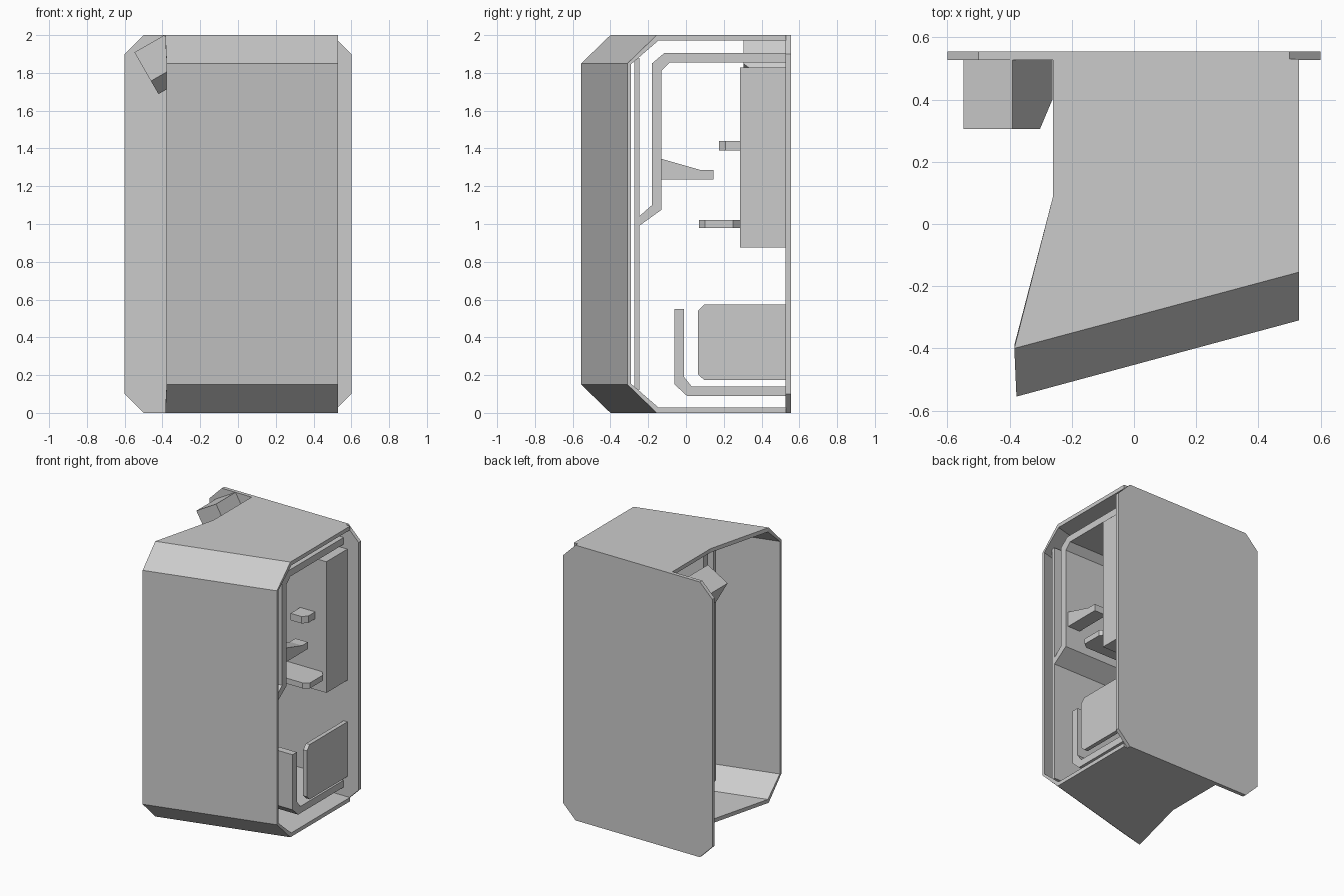
import bpy, bmesh, math

if "Cube" in bpy.data.objects:
    bpy.data.objects.remove(bpy.data.objects["Cube"])


def finish(name, bm):
    bmesh.ops.recalc_face_normals(bm, faces=bm.faces[:])
    mesh = bpy.data.meshes.new(name)
    bm.to_mesh(mesh)
    bm.free()
    obj = bpy.data.objects.new(name, mesh)
    bpy.context.collection.objects.link(obj)
    return obj


def prism(name, pts, a, b, place):
    """Extrude a 2D outline from a to b; place maps (u, v, depth) to xyz."""
    bm = bmesh.new()
    lo = [bm.verts.new(place(u, v, a)) for u, v in pts]
    hi = [bm.verts.new(place(u, v, b)) for u, v in pts]
    bm.faces.new(lo)
    bm.faces.new(hi)
    n = len(pts)
    for i in range(n):
        j = (i + 1) % n
        bm.faces.new((lo[i], lo[j], hi[j], hi[i]))
    return finish(name, bm)


def side(u, v, d):      # outline in y,z, depth along x
    return (d, u, v)


def front(u, v, d):     # outline in x,z, depth along y
    return (u, d, v)


def flat(u, v, d):      # outline in x,y, depth along z
    return (u, v, d)


def rect(u0, u1, v0, v1):
    return [(u0, v0), (u1, v0), (u1, v1), (u0, v1)]


def chamfered(u0, u1, v0, v1, c):
    return [(u0 + c, v0), (u1 - c, v0), (u1, v0 + c), (u1, v1 - c),
            (u1 - c, v1), (u0 + c, v1), (u0, v1 - c), (u0, v0 + c)]


# Back plate
prism("back_plate", chamfered(-0.6, 0.6, 0, 2, 0.1), 0.528, 0.555, front)

# Folded hood: each station is (left x, left y, right y, z)
def mirrored(half):
    return half + [(x, yl, yr, 2 - z) for x, yl, yr, z in reversed(half)]

outer = mirrored([(-0.26, 0.53, 0.53, 2), (-0.26, 0.09, 0.09, 2),
                  (-0.385, -0.40, -0.155, 2), (-0.378, -0.555, -0.31, 1.85)])
inner = mirrored([(-0.26, 0.53, 0.53, 1.972), (-0.26, 0.09, 0.09, 1.972),
                  (-0.385, -0.39, -0.145, 1.972), (-0.378, -0.537, -0.292, 1.845)])
bm = bmesh.new()
rows = [[[bm.verts.new(p) for p in ((x, yl, z), (0.53, yr, z))]
         for x, yl, yr, z in loop] for loop in (outer, inner)]
out, inn = rows
for i in range(len(out) - 1):
    for r in rows:
        bm.faces.new((r[i][0], r[i][1], r[i + 1][1], r[i + 1][0]))
    for k in (0, 1):
        bm.faces.new((out[i][k], out[i + 1][k], inn[i + 1][k], inn[i][k]))
for i in (0, -1):
    bm.faces.new((out[i][0], out[i][1], inn[i][1], inn[i][0]))
finish("hood", bm)

# Inner lining panel and bent upper liner
X0, X1 = -0.05, 0.48
prism("lining_panel", rect(-0.272, -0.246, 0.12, 1.88), X0, X1, side)
prism("upper_liner", [(0.53, 1.905), (-0.115, 1.905), (-0.18, 1.85), (-0.18, 1.10),
                      (-0.248, 1.04), (-0.248, 0.99), (-0.13, 1.075), (-0.13, 1.81),
                      (-0.085, 1.855), (0.53, 1.855)], X0, X1, side)

# Bent lower tray and its side panels
prism("lower_tray", [(-0.06, 0.55), (-0.06, 0.15), (0.005, 0.09), (0.53, 0.09),
                     (0.53, 0.14), (0.03, 0.14), (-0.01, 0.19), (-0.01, 0.55)],
      X0, X1, side)
for name, x in (("tray_side_right", 0.48), ("tray_side_left", X0 - 0.03)):
    prism(name, [(0.53, 0.175), (0.095, 0.175), (0.063, 0.205), (0.063, 0.54),
                 (0.095, 0.573), (0.53, 0.573)], x, x + 0.03, side)

# Equipment box on the back plate with its brackets
prism("equipment_box", rect(-0.1, 0.51, 0.875, 1.828), 0.287, 0.53, front)
prism("lower_shelf", [(0.05, 0.29), (0.47, 0.29), (0.51, 0.25), (0.51, 0.10),
                      (0.47, 0.07), (0.05, 0.07)], 0.98, 1.02, flat)
prism("upper_bracket", [(0.30, 0.29), (0.42, 0.29), (0.42, 0.21),
                        (0.39, 0.175), (0.30, 0.175)], 1.39, 1.44, flat)

# Tapered lever on the liner
prism("lever", [(-0.13, 1.235), (0.145, 1.235), (0.145, 1.285), (0.08, 1.285),
                (-0.13, 1.345)], 0.36, 0.46, side)

# Tilted lamp block at the upper left, with a bevelled lower end
ca, sa = math.cos(math.radians(30)), math.sin(math.radians(30))

def tilted(u, v, d):    # outline in y and length, depth across the block
    return (-0.39 + d * ca + v * sa, u, 2.0 + d * sa - v * ca)

prism("lamp_block", [(0.53, 0), (0.305, 0), (0.305, 0.175), (0.40, 0.255),
                     (0.53, 0.255)], -0.183, 0, tilted)
